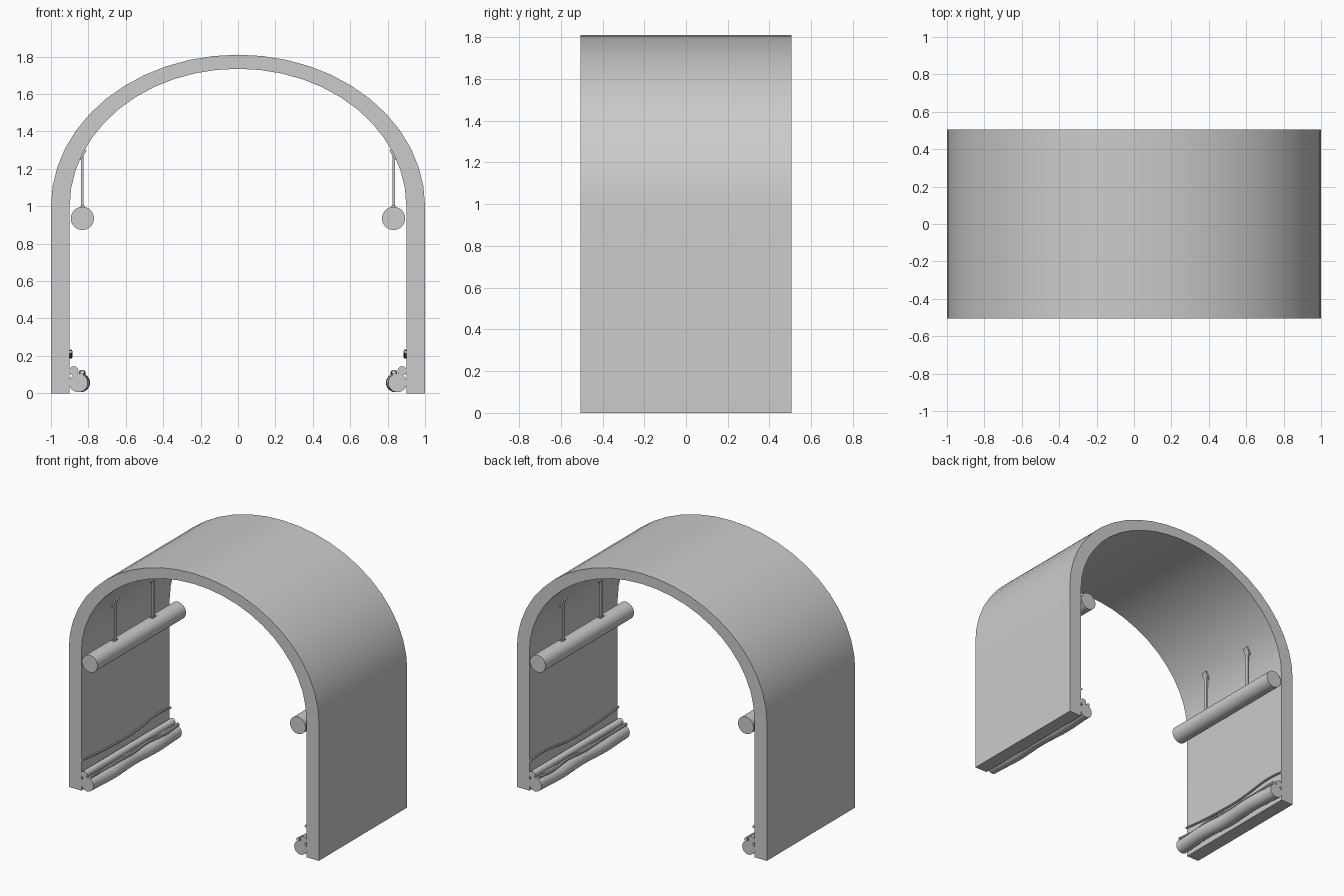
import bpy, bmesh, math

if "Cube" in bpy.data.objects:
    bpy.data.objects.remove(bpy.data.objects["Cube"])

HALF = 0.505  # half length of the tunnel section


def finish(bm, name, smooth=True):
    bmesh.ops.recalc_face_normals(bm, faces=bm.faces)
    me = bpy.data.meshes.new(name)
    bm.to_mesh(me)
    bm.free()
    ob = bpy.data.objects.new(name, me)
    bpy.context.collection.objects.link(ob)
    if smooth:
        bpy.ops.object.select_all(action='DESELECT')
        ob.select_set(True)
        bpy.context.view_layer.objects.active = ob
        bpy.ops.object.shade_smooth_by_angle(angle=math.radians(35))
    return ob


def loft(bm, rings):
    """Skin closed rings of coordinates and cap both ends."""
    vs = [[bm.verts.new(p) for p in r] for r in rings]
    n = len(vs[0])
    for a, b in zip(vs, vs[1:]):
        for i in range(n):
            bm.faces.new((a[i], a[(i + 1) % n], b[(i + 1) % n], b[i]))
    bm.faces.new(vs[0])
    bm.faces.new(vs[-1])


def tube(name, x, z, r, sides, steps=1, dx=lambda t: 0, dz=lambda t: 0):
    """Pipe running along y; dx and dz bend it, t goes 0..1."""
    bm = bmesh.new()
    rings = []
    for k in range(steps + 1):
        t = k / steps
        rings.append([(x + dx(t) + r * math.cos(2 * math.pi * i / sides),
                       HALF * (2 * t - 1),
                       z + dz(t) + r * math.sin(2 * math.pi * i / sides))
                      for i in range(sides)])
    loft(bm, rings)
    return finish(bm, name)


def box(name, loc, size, tilt=0):
    bm = bmesh.new()
    bmesh.ops.create_cube(bm, size=1)
    bmesh.ops.scale(bm, vec=size, verts=bm.verts)
    ob = finish(bm, name, False)
    ob.location = loc
    ob.rotation_euler.y = tilt
    return ob


# vaulted shell: straight walls topped by a half ellipse
def arch(rx, rz, n=24):
    pts = [(rx * math.cos(math.pi * i / n), 1 + rz * math.sin(math.pi * i / n))
           for i in range(n + 1)]
    return [(rx, 0)] + pts + [(-rx, 0)]


bm = bmesh.new()
outer, inner = arch(1.0, 0.81), arch(0.9, 0.735)
grid = [[[bm.verts.new((x, y, z)) for x, z in prof] for prof in (outer, inner)]
        for y in (-HALF, HALF)]
(fo, fi), (bo, bi) = grid
for i in range(len(outer) - 1):
    for a, b in ((fo, fi), (fi, bi), (bi, bo), (bo, fo)):
        bm.faces.new((a[i], a[i + 1], b[i + 1], b[i]))
for i in (0, -1):
    bm.faces.new((fo[i], fi[i], bi[i], bo[i]))
finish(bm, "tunnel_shell")

for s, side in ((-1, "left"), (1, "right")):
    # hanging pipe and its two hangers
    tube(f"{side}_hanging_pipe", s * 0.832, 0.935, 0.062, 32)
    for j, y in enumerate((-0.22, 0.22)):
        tag = f"{side}_hanger_{j + 1}"
        box(tag + "_rod", (s * 0.832, y, 1.14), (0.013, 0.026, 0.31))
        box(tag + "_foot", (s * 0.832, y, 0.997), (0.022, 0.045, 0.012))
        box(tag + "_wall_plate", (s * 0.829, y, 1.276), (0.012, 0.045, 0.06),
            -s * math.radians(29))

    # bundle of floor pipes along the foot of the wall
    tube(f"{side}_floor_pipe", s * 0.853, 0.056, 0.05, 24, 32,
         dx=lambda t: -s * 0.006 * (1 - math.cos(4 * math.pi * t)))
    tube(f"{side}_small_pipe", s * 0.878, 0.12, 0.025, 16)
    tube(f"{side}_floor_cable", s * 0.833, 0.108, 0.012, 10, 32,
         dx=lambda t: s * 0.006 * math.sin(4 * math.pi * t),
         dz=lambda t: 0.004 * math.cos(6 * math.pi * t))

    # sagging cable on the wall
    tube(f"{side}_wall_cable", s * 0.894, 0.206, 0.008, 10, 32,
         dz=lambda t: 0.016 * math.cos(2 * math.pi * (t * 1.1 + 0.04))
         - 0.004 * math.sin(4 * math.pi * t))
